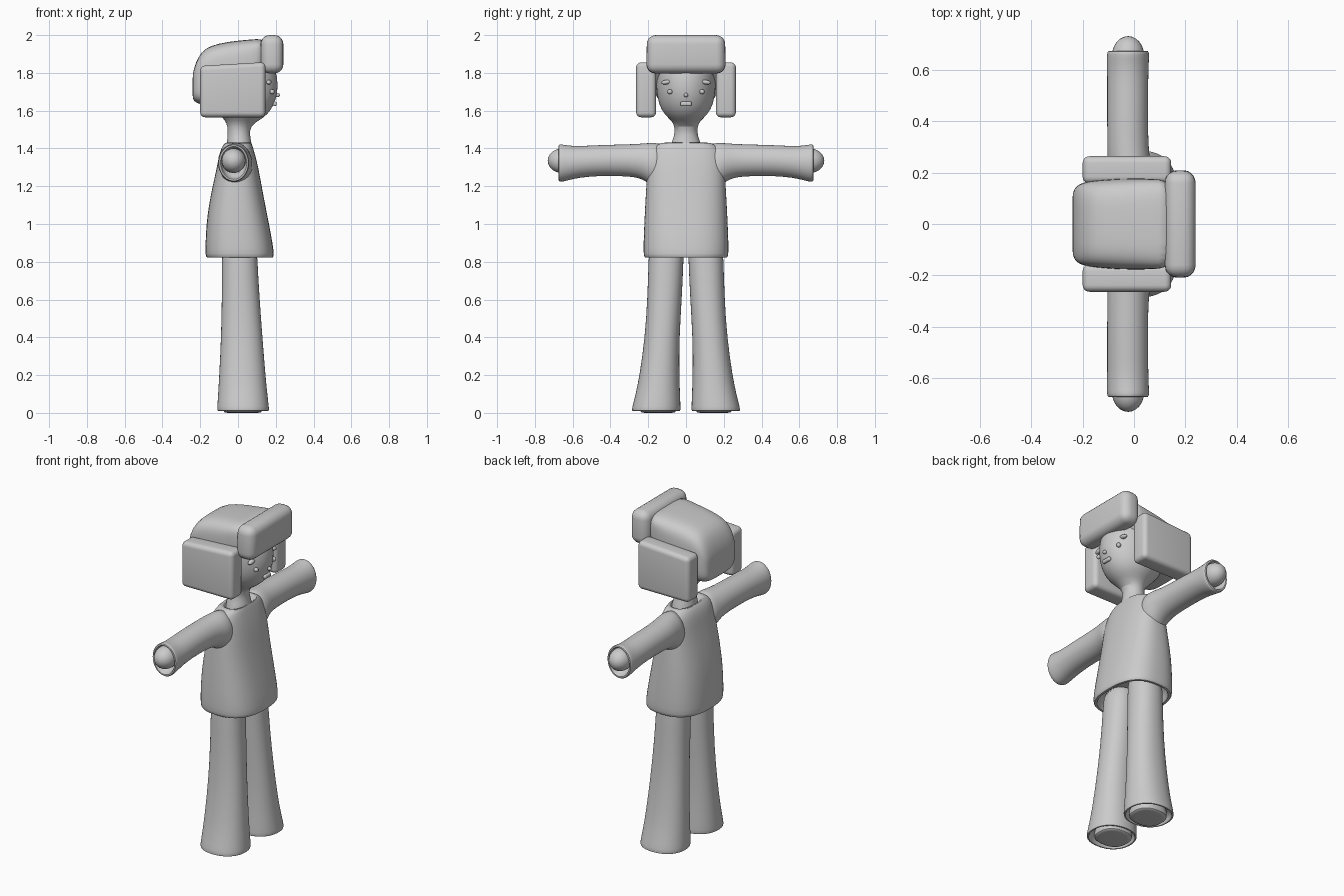
import bpy, bmesh, math
from mathutils import Vector


def finish(bm, name, side, subsurf):
    for v in bm.verts:
        v.co.y *= side
    bmesh.ops.recalc_face_normals(bm, faces=bm.faces)
    me = bpy.data.meshes.new(name)
    bm.to_mesh(me)
    bm.free()
    ob = bpy.data.objects.new(name, me)
    bpy.context.collection.objects.link(ob)
    for p in me.polygons:
        p.use_smooth = True
    if subsurf:
        m = ob.modifiers.new("smooth", 'SUBSURF')
        m.levels = m.render_levels = subsurf
    return ob


def loft(name, axis, rings, power=2.0, side=1, n=28):
    """Rings are (t along axis, a_min, a_max, b_min, b_max) superellipses."""
    bm = bmesh.new()
    loops = []
    for t, a0, a1, b0, b1 in rings:
        loop = []
        for i in range(n):
            ang = 2 * math.pi * (i + .5) / n
            c, s = math.cos(ang), math.sin(ang)
            a = (a0 + a1) / 2 + (a1 - a0) / 2 * math.copysign(abs(c) ** (2 / power), c)
            b = (b0 + b1) / 2 + (b1 - b0) / 2 * math.copysign(abs(s) ** (2 / power), s)
            co = {'x': (t, a, b), 'y': (a, t, b), 'z': (a, b, t)}[axis]
            loop.append(bm.verts.new(co))
        loops.append(loop)
    for l0, l1 in zip(loops, loops[1:]):
        for i in range(n):
            j = (i + 1) % n
            bm.faces.new((l0[i], l0[j], l1[j], l1[i]))
    bm.faces.new(loops[0])
    bm.faces.new(loops[-1])
    return finish(bm, name, side, 1)


def rounded_box(name, lo, hi, bevel, side=1, shape=None):
    lo, hi = Vector(lo), Vector(hi)
    bm = bmesh.new()
    bmesh.ops.create_cube(bm, size=1)
    for v in bm.verts:
        v.co = Vector((lo[i] + (hi[i] - lo[i]) * (v.co[i] + .5) for i in range(3)))
        if shape:
            shape(v.co)
    bmesh.ops.bevel(bm, geom=bm.edges[:], offset=bevel, segments=5,
                    profile=.5, affect='EDGES')
    return finish(bm, name, side, 0)


def ball(name, loc, radii, tilt=0, side=1):
    bm = bmesh.new()
    bmesh.ops.create_uvsphere(bm, u_segments=24, v_segments=16, radius=1)
    for v in bm.verts:
        x, y, z = (v.co[i] * radii[i] for i in range(3))
        c, s = math.cos(tilt), math.sin(tilt)
        v.co = Vector((loc[0] + x, loc[1] + y * c - z * s, loc[2] + y * s + z * c))
    return finish(bm, name, side, 0)


# Head and neck in one profile
loft("head_and_neck", 'z', [(z, x0, x1, -y, y) for z, x0, x1, y in [
    (1.34, -.07, .08, .10), (1.42, -.06, .075, .082), (1.47, -.055, .062, .060),
    (1.52, -.055, .065, .060), (1.55, -.07, .115, .080), (1.58, -.10, .158, .115),
    (1.63, -.15, .192, .144), (1.70, -.18, .213, .157), (1.78, -.19, .210, .160),
    (1.85, -.18, .19, .155), (1.90, -.12, .12, .10)]])

# Shirt body: hollow hem, then up to the collar opening
loft("shirt_body", 'z', [(z, x0, x1, -y, y) for z, x0, x1, y in [
    (.92, -.14, .15, .195), (.84, -.145, .165, .20), (.82, -.15, .17, .205),
    (.822, -.168, .188, .220), (.835, -.174, .192, .226), (.90, -.173, .184, .226),
    (1.0, -.168, .165, .222), (1.1, -.155, .145, .217), (1.2, -.135, .126, .211),
    (1.3, -.112, .108, .206), (1.37, -.10, .09, .195), (1.41, -.085, .078, .172),
    (1.433, -.066, .070, .13), (1.43, -.058, .068, .095), (1.39, -.055, .065, .085)]],
    power=2.6)

# Face details on the middle line
ball("nose", (.21, 0, 1.682), (.012, .011, .011))
rounded_box("mouth", (.185, -.03, 1.624), (.205, .03, 1.648), .009)

for side in (1, -1):
    # Sleeve with an open cuff
    loft("sleeve", 'y', [
        (.10, -.09, .075, 1.16, 1.432), (.18, -.098, .078, 1.20, 1.430),
        (.215, -.100, .070, 1.228, 1.428), (.26, -.104, .060, 1.248, 1.424),
        (.35, -.105, .055, 1.254, 1.421), (.47, -.105, .055, 1.254, 1.418),
        (.57, -.105, .056, 1.245, 1.412), (.63, -.106, .058, 1.229, 1.416),
        (.665, -.106, .060, 1.221, 1.424), (.674, -.102, .056, 1.226, 1.420),
        (.676, -.092, .046, 1.237, 1.410), (.665, -.088, .042, 1.242, 1.406),
        (.62, -.085, .038, 1.25, 1.40)], side=side)
    ball("hand", (-.023, .655, 1.335), (.063, .077, .065), side=side)

    # Flared trouser leg with an open hem, and the foot inside it
    loft("trouser_leg", 'z', [
        (.06, -.09, .14, .05, .26), (.02, -.095, .15, .042, .272),
        (.01, -.10, .155, .037, .277), (.010, -.110, .165, .029, .287),
        (.025, -.111, .165, .028, .287), (.1, -.106, .156, .031, .267),
        (.2, -.100, .146, .035, .246), (.4, -.090, .130, .035, .218),
        (.6, -.086, .115, .022, .205), (.82, -.085, .102, .012, .198),
        (.93, -.085, .10, .01, .195)], power=2.2, side=side)
    loft("foot", 'z', [(0, -.07, .12, .06, .235), (.002, -.075, .125, .055, .24),
                       (.03, -.08, .13, .055, .245), (.1, -.07, .11, .07, .22)],
         power=2.4, side=side)

    # Ear flap, its top edge a little lower at the back
    def slope(co):
        if co.z > 1.7 and co.x < 0:
            co.z -= .02
    rounded_box("ear_flap", (-.20, .158, 1.565), (.145, .264, 1.857), .026, side, slope)

    ball("eye", (.181, .085, 1.70), (.013, .013, .013), side=side)
    ball("eyebrow", (.163, .104, 1.751), (.014, .028, .012), -.15, side=side)

# Hat crown, lofted from back to front
loft("hat_crown", 'x', [(x, -y, y, z0, z1) for x, y, z0, z1 in [
    (-.240, .09, 1.68, 1.77), (-.239, .125, 1.66, 1.80), (-.225, .150, 1.642, 1.855),
    (-.195, .163, 1.632, 1.91), (-.15, .171, 1.632, 1.945), (-.05, .178, 1.645, 1.966),
    (.03, .178, 1.70, 1.974), (.10, .175, 1.79, 1.98), (.15, .17, 1.82, 1.98)]],
    power=4)


# Turned-up front brim, narrower at the top
def taper(co):
    if co.z > 1.9:
        co.y *= .985
rounded_box("front_brim", (.12, -.21, 1.797), (.24, .21, 2.0), .048, 1, taper)

# Keep crisp hems where the angle is sharp
bpy.ops.object.select_all(action='SELECT')
bpy.context.view_layer.objects.active = bpy.context.scene.objects["front_brim"]
bpy.ops.object.shade_smooth_by_angle(angle=math.radians(50))
